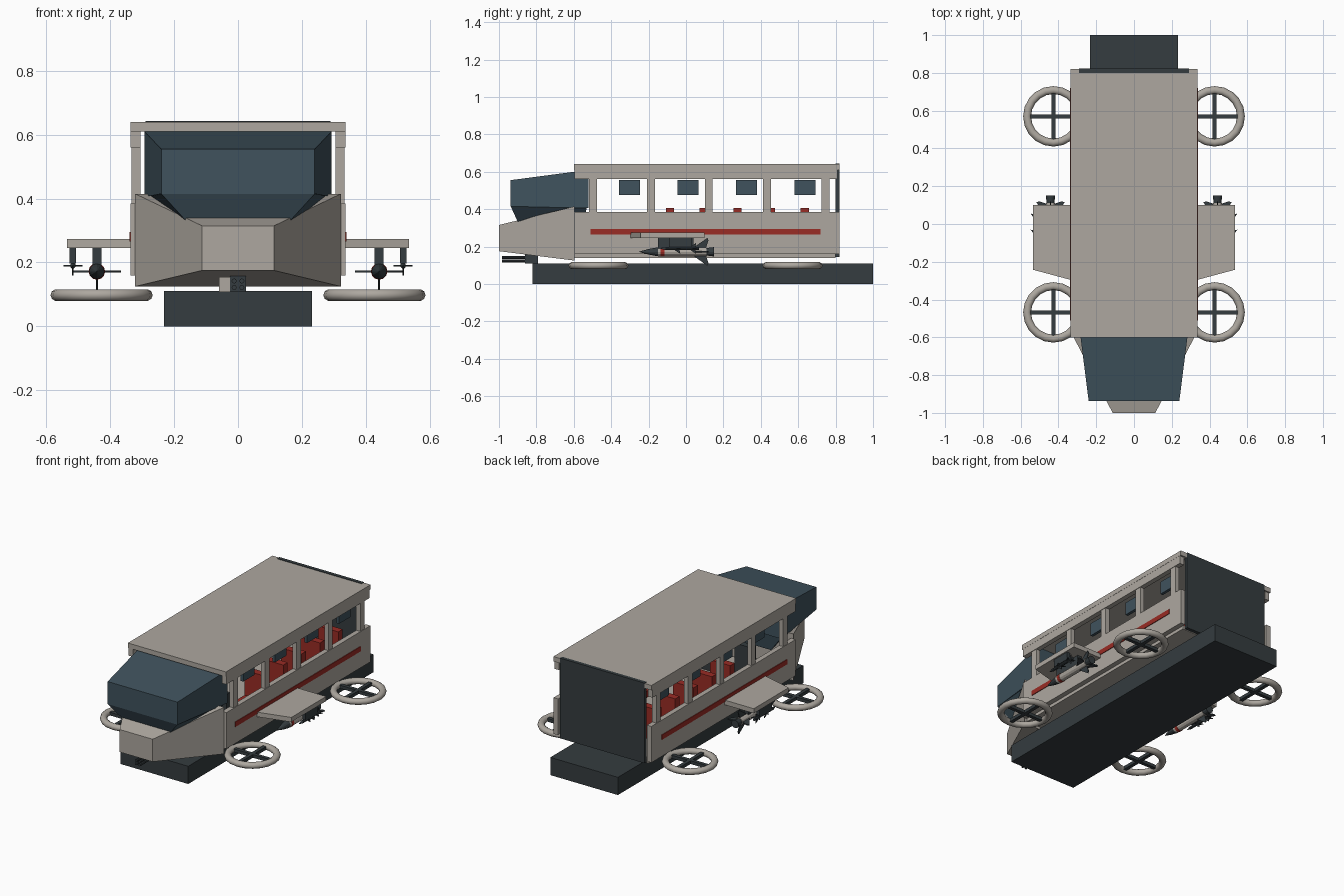
import bpy, bmesh, math
from mathutils import Matrix, Vector

if "Cube" in bpy.data.objects:
    bpy.data.objects.remove(bpy.data.objects["Cube"])


def mat(name, c):
    m = bpy.data.materials.new(name)
    m.diffuse_color = (*c, 1)
    m.use_nodes = True
    m.node_tree.nodes["Principled BSDF"].inputs["Base Color"].default_value = m.diffuse_color
    return m


HULL = mat("hull_grey", (0.42, 0.39, 0.35))
DARK = mat("dark_metal", (0.035, 0.045, 0.05))
GLASS = mat("tinted_glass", (0.05, 0.085, 0.11))
RED = mat("red_paint", (0.32, 0.025, 0.018))


def finish(name, bm, m, smooth=False):
    bmesh.ops.recalc_face_normals(bm, faces=bm.faces[:])
    me = bpy.data.meshes.new(name)
    bm.to_mesh(me)
    bm.free()
    me.materials.append(m)
    for p in me.polygons:
        p.use_smooth = smooth
    ob = bpy.data.objects.new(name, me)
    bpy.context.collection.objects.link(ob)
    return ob


def box(name, x, y, z, m):
    bm = bmesh.new()
    bmesh.ops.create_cube(bm, size=1)
    for v in bm.verts:
        v.co = [a[0] + (c + 0.5) * (a[1] - a[0]) for a, c in zip((x, y, z), v.co)]
    return finish(name, bm, m)


def sides(s, a, b):
    return (a, b) if s > 0 else (-b, -a)


def loft(name, rings, m, smooth=False):
    # closed skin through rings with equal point counts
    bm = bmesh.new()
    vs = [[bm.verts.new(p) for p in r] for r in rings]
    n = len(vs[0])
    for a, b in zip(vs, vs[1:]):
        for i in range(n):
            bm.faces.new((a[i], a[(i + 1) % n], b[(i + 1) % n], b[i]))
    bm.faces.new(vs[0])
    bm.faces.new(vs[-1][::-1])
    return finish(name, bm, m, smooth)


def rect_y(w, y, z0, z1):
    return [(-w, y, z0), (w, y, z0), (w, y, z1), (-w, y, z1)]


def lathe_y(name, x, z, prof, m, n=12):
    # round body along y from (y, radius) pairs
    return loft(name, [[(x + r * math.cos(2 * math.pi * i / n), y, z + r * math.sin(2 * math.pi * i / n))
                        for i in range(n)] for y, r in prof], m)


def fins(name, x, z, prof, t, m):
    # four fins from an (y, radius) outline turned about the missile axis
    for k in range(4):
        R = Matrix.Rotation(k * math.pi / 2, 3, 'Y')
        loft(name, [[R @ Vector((s, 0, r)) + Vector((x, y, z)) for y, r in prof] for s in (-t, t)], m)


# Base, floor and roof
box("base_slab", (-0.232, 0.232), (-0.82, 1.0), (0, 0.11), DARK)
box("floor", (-0.305, 0.305), (-0.6, 0.80), (0.14, 0.165), HULL)
box("roof", (-0.337, 0.337), (-0.6, 0.82), (0.61, 0.64), HULL)
box("rear_door", (-0.29, 0.29), (0.80, 0.822), (0.145, 0.643), DARK)

# Nose and cockpit
loft("nose", [rect_y(0.113, -1.0, 0.175, 0.315), rect_y(0.322, -0.595, 0.125, 0.415)], HULL)
loft("cockpit_glass", [rect_y(0.24, -0.937, 0.415, 0.555), rect_y(0.293, -0.52, 0.405, 0.61)], GLASS)


def rect_z(z, w0, y0, w1, y1):
    return [(-w0, y0, z), (w0, y0, z), (w1, y1, z), (-w1, y1, z)]


loft("cockpit_lower_glass", [rect_z(0.415, 0.24, -0.937, 0.29, -0.53),
                             rect_z(0.30, 0.135, -0.885, 0.2, -0.55)], GLASS)

# Nose gun
box("gun_mount", (-0.06, -0.025), (-0.86, -0.79), (0.108, 0.155), HULL)
box("gun_body", (-0.025, 0.025), (-0.86, -0.79), (0.108, 0.157), DARK)
for gx in (-0.012, 0.012):
    for gz in (0.122, 0.142):
        lathe_y("gun_barrel", gx, gz, [(-0.985, 0.008), (-0.855, 0.008)], DARK, 8)

for s in (-1, 1):
    # Side wall with open windows
    box("lower_wall", sides(s, 0.305, 0.336), (-0.595, 0.82), (0.16, 0.385), HULL)
    box("upper_rail", sides(s, 0.305, 0.336), (-0.595, 0.81), (0.56, 0.615), HULL)
    for y in (-0.498, -0.188, 0.122, 0.433, 0.746):
        box("window_pillar", sides(s, 0.305, 0.333), (y - 0.021, y + 0.021), (0.38, 0.565), HULL)
    box("side_stripe", sides(s, 0.33, 0.34), (-0.51, 0.72), (0.265, 0.295), RED)
    for k in range(4):
        y = -0.303 + 0.313 * k
        box("window_screen", sides(s, 0.27, 0.288), (y - 0.056, y + 0.056), (0.475, 0.555), GLASS)

    # Seats
    for k in range(5):
        y = -0.085 + 0.18 * k
        x = sides(s, 0.12, 0.26)
        box("seat_back", x, (y - 0.022, y + 0.022), (0.22, 0.405), RED)
        box("seat_cushion", x, (y - 0.11, y + 0.022), (0.21, 0.25), RED)
        box("seat_leg", sides(s, 0.17, 0.21), (y - 0.06, y - 0.02), (0.16, 0.215), DARK)
    box("pilot_seat_back", sides(s, 0.08, 0.2), (-0.40, -0.36), (0.22, 0.385), DARK)
    box("pilot_seat_cushion", sides(s, 0.08, 0.2), (-0.50, -0.36), (0.16, 0.25), DARK)

    # Lift fans
    for y in (-0.468, 0.57):
        bm = bmesh.new()
        N, M = 20, 10
        g = []
        for i in range(N):
            a = 2 * math.pi * i / N
            row = []
            for j in range(M):
                b = 2 * math.pi * j / M
                r = 0.139 + 0.021 * math.cos(b)
                row.append(bm.verts.new((s * 0.427 + r * math.cos(a), y + r * math.sin(a),
                                         0.098 + 0.019 * math.sin(b))))
            g.append(row)
        for i in range(N):
            for j in range(M):
                i2, j2 = (i + 1) % N, (j + 1) % M
                bm.faces.new((g[i][j], g[i2][j], g[i2][j2], g[i][j2]))
        finish("fan_ring", bm, HULL, True)
        c = s * 0.427
        box("fan_bar", (c - 0.13, c + 0.13), (y - 0.011, y + 0.011), (0.088, 0.108), DARK)
        box("fan_bar", (c - 0.011, c + 0.011), (y - 0.13, y + 0.13), (0.088, 0.108), DARK)

    # Wing
    plan = [(0.33, -0.297), (0.536, -0.242), (0.536, 0.10), (0.33, 0.10)]
    loft("wing", [[(s * x, y, z) for x, y in plan] for z in (0.245, 0.274)], HULL)

    # Large missile
    x, z = s * 0.442, 0.172
    box("missile_pylon", (x - 0.014, x + 0.014), (-0.15, 0.04), (0.19, 0.248), DARK)
    lathe_y("missile_nose", x, z, [(-0.25, 0.001), (-0.20, 0.015), (-0.15, 0.024)], DARK)
    lathe_y("missile_body", x, z, [(-0.15, 0.024), (0.11, 0.024)], HULL)
    lathe_y("missile_band", x, z, [(-0.135, 0.026), (-0.115, 0.026)], RED)
    lathe_y("missile_nozzle", x, z, [(0.11, 0.02), (0.15, 0.025)], DARK)
    fins("missile_fin", x, z, [(0.03, 0.015), (0.115, 0.075), (0.12, 0.06), (0.105, 0.015)], 0.003, DARK)

    # Small missile
    x, z = s * 0.517, 0.19
    box("small_pylon", (x - 0.01, x + 0.01), (-0.09, 0.03), (0.197, 0.248), DARK)
    lathe_y("small_missile", x, z, [(-0.14, 0.001), (-0.11, 0.009), (0.07, 0.009)], DARK, 10)
    for y in (-0.065, 0.02):
        fins("small_fin", x, z, [(y, 0.006), (y + 0.035, 0.03), (y + 0.03, 0.006)], 0.002, DARK)
